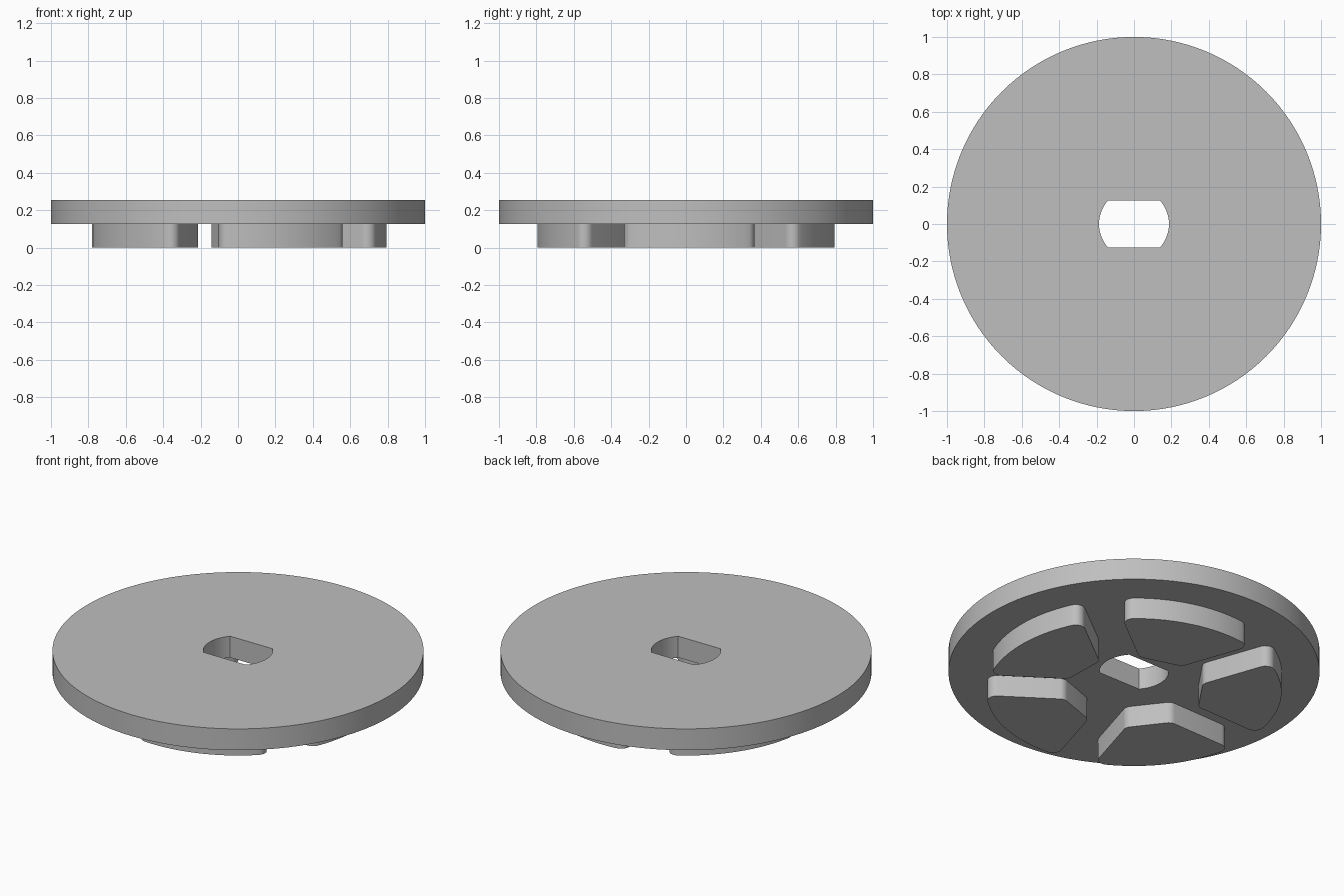
import bpy
import bmesh
from math import sin, cos, asin, radians, sqrt, atan2, pi

cube = bpy.data.objects.get("Cube")
if cube:
    bpy.data.objects.remove(cube, do_unlink=True)

DISC_BOTTOM, DISC_TOP = 0.127, 0.254
PADS = 5
PAD_TURN = radians(1.5)

grey = bpy.data.materials.new("plain grey")
grey.use_nodes = True
colour = (0.52, 0.52, 0.52, 1)
grey.diffuse_color = colour
grey.node_tree.nodes["Principled BSDF"].inputs["Base Color"].default_value = colour


def arc(cx, cy, r, start, end, steps):
    """Points along a circular arc, both ends included."""
    angles = [start + (end - start) * i / steps for i in range(steps + 1)]
    return [(cx + r * cos(a), cy + r * sin(a)) for a in angles]


def prism(name, outline, z0, z1):
    """Extrude a flat outline straight up from z0 to z1."""
    bm = bmesh.new()
    face = bm.faces.new([bm.verts.new((x, y, z0)) for x, y in outline])
    top = bmesh.ops.extrude_face_region(bm, geom=[face])["geom"]
    moved = [v for v in top if isinstance(v, bmesh.types.BMVert)]
    bmesh.ops.translate(bm, verts=moved, vec=(0, 0, z1 - z0))
    bmesh.ops.remove_doubles(bm, verts=bm.verts, dist=0.00001)
    bmesh.ops.recalc_face_normals(bm, faces=bm.faces)
    mesh = bpy.data.meshes.new(name)
    bm.to_mesh(mesh)
    bm.free()
    mesh.materials.append(grey)
    obj = bpy.data.objects.new(name, mesh)
    bpy.context.collection.objects.link(obj)
    return obj


def activate(obj):
    bpy.ops.object.select_all(action="DESELECT")
    obj.select_set(True)
    bpy.context.view_layer.objects.active = obj


def smooth(obj):
    activate(obj)
    bpy.ops.object.shade_smooth_by_angle(angle=radians(25))


# Disc with a double-flat shaft hole
circle = arc(0, 0, 1, 0, 2 * pi, 128)[:-1]
disc = prism("disc", circle, DISC_BOTTOM, DISC_TOP)

hole_radius, flat = 0.187, 0.125
half = atan2(flat, sqrt(hole_radius ** 2 - flat ** 2))
hole = (arc(0, 0, hole_radius, -half, half, 16)
        + arc(0, 0, hole_radius, pi - half, pi + half, 16))
cutter = prism("hole_cutter", hole, DISC_BOTTOM - 0.1, DISC_TOP + 0.1)
cutter.hide_render = True
cut = disc.modifiers.new("shaft hole", "BOOLEAN")
cut.operation = "DIFFERENCE"
cut.solver = "EXACT"
cut.object = cutter
activate(disc)
bpy.ops.object.modifier_apply(modifier=cut.name)
bpy.data.objects.remove(cutter, do_unlink=True)
smooth(disc)

# Pad outline: a wedge between parallel-sided gaps, with rounded corners
outer, inner, gap, fillet = 0.795, 0.36, 0.11, 0.05
slope = pi / PADS
corner = slope - asin((gap + fillet) / (outer - fillet))
side = slope + pi / 2
inner_x = inner + fillet
inner_y = (inner_x * sin(slope) - gap - fillet) / cos(slope)
upper = (arc(0, 0, outer, 0, corner, 12)
         + arc((outer - fillet) * cos(corner), (outer - fillet) * sin(corner),
               fillet, corner, side, 8)[1:]
         + arc(inner_x, inner_y, fillet, side, pi, 6))
outline = upper + [(x, -y) for x, y in reversed(upper[1:])]

# Ring of pads under the disc
for i in range(PADS):
    pad = prism(f"pad_{i + 1}", outline, 0, DISC_BOTTOM + 0.01)
    pad.rotation_euler.z = PAD_TURN + i * 2 * pi / PADS
    smooth(pad)
